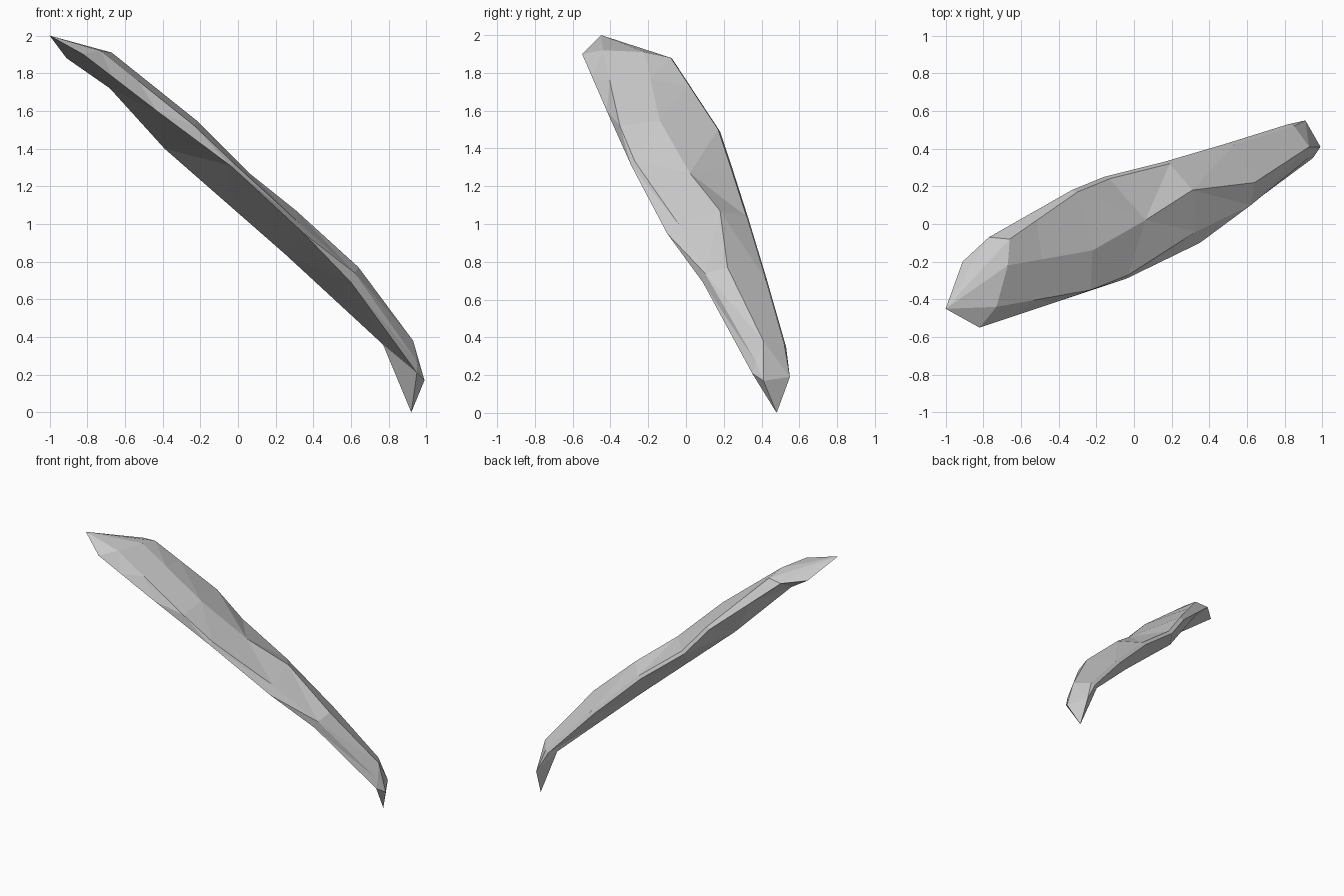
import bpy
import bmesh
from mathutils import Vector

default_cube = bpy.data.objects.get("Cube")
if default_cube:
    bpy.data.objects.remove(default_cube, do_unlink=True)


def path(*points):
    return [Vector(point) for point in points]


# Lengthwise rails, from the broad upper end down to the pointed foot
upper_tip = Vector((-1, -.45, 2))
lower_tip = Vector((.92, .48, 0))
foot_back = (.91, .55, .19)
foot_side = (.99, .41, .17)
foot_front = (.95, .35, .21)
foot_keel = (.77, .49, .36)

back_rim = path((-.66, -.08, 1.88), (-.3, .17, 1.5), (-.13, .24, 1.29),
                (.19, .32, 1.04), (.53, .42, .71), (.85, .52, .36), foot_back)
crest = path((-.67, -.22, 1.91), (-.22, -.14, 1.55), (.06, .02, 1.27),
             (.31, .18, 1.07), (.64, .22, .77), (.93, .41, .38), foot_side)
brow = path((-.73, -.44, 1.92), (-.23, -.35, 1.52), (-.03, -.27, 1.33),
            (.33, -.04, 1), (.62, .1, .74), (.95, .37, .27), foot_side)
front_edge = path((-.82, -.55, 1.9), (-.43, -.42, 1.6), (-.04, -.29, 1.31),
                  (.35, -.1, .95), (.6, .09, .69), foot_front, foot_front)
keel = path((-.91, -.2, 1.88), (-.39, -.05, 1.4), (-.07, .07, 1.12),
            (.25, .2, .84), (.51, .35, .6), foot_keel, foot_keel)

# The bevel below the back rim is wide at the head and closes at the foot
lower_rim = [point + Vector((-.03, .01, -.01)) for point in back_rim]
lower_rim[0] = back_rim[0] + Vector((-.11, .01, -.01))
lower_rim[-1] = back_rim[-1].copy()

# Cross-sections, with an extra one where the underside is hollowed
rings = [list(ring) for ring in
         zip(lower_rim, back_rim, crest, brow, front_edge, keel)]
hollow = [a.lerp(b, .4) for a, b in zip(rings[0], rings[1])]
hollow[-1] = Vector((-.68, -.33, 1.72))
rings.insert(1, hollow)


def skin(bm, rings, start, end):
    """Join the rings with quads and close each end to a point."""
    loops = [[bm.verts.new(point) for point in ring] for ring in rings]
    first, last = bm.verts.new(start), bm.verts.new(end)
    count = len(loops[0])
    for i in range(count):
        j = (i + 1) % count
        bm.faces.new((first, loops[0][i], loops[0][j]))
        bm.faces.new((last, loops[-1][j], loops[-1][i]))
        for upper, lower in zip(loops, loops[1:]):
            bm.faces.new((upper[i], lower[i], lower[j], upper[j]))


# Faceted shard
bm = bmesh.new()
skin(bm, rings, upper_tip, lower_tip)
bmesh.ops.remove_doubles(bm, verts=bm.verts[:], dist=.001)
bmesh.ops.triangulate(bm, faces=bm.faces[:], quad_method='SHORT_EDGE')
bmesh.ops.recalc_face_normals(bm, faces=bm.faces[:])
mesh = bpy.data.meshes.new("curved_shard")
bm.to_mesh(mesh)
bm.free()
shard = bpy.data.objects.new("curved_shard", mesh)
bpy.context.collection.objects.link(shard)

# Plain grey surface
grey = bpy.data.materials.new("light_grey")
grey.use_nodes = True
colour = (.6, .6, .6, 1)
grey.diffuse_color = colour
for node in grey.node_tree.nodes:
    if node.type == 'BSDF_PRINCIPLED':
        node.inputs["Base Color"].default_value = colour
mesh.materials.append(grey)
